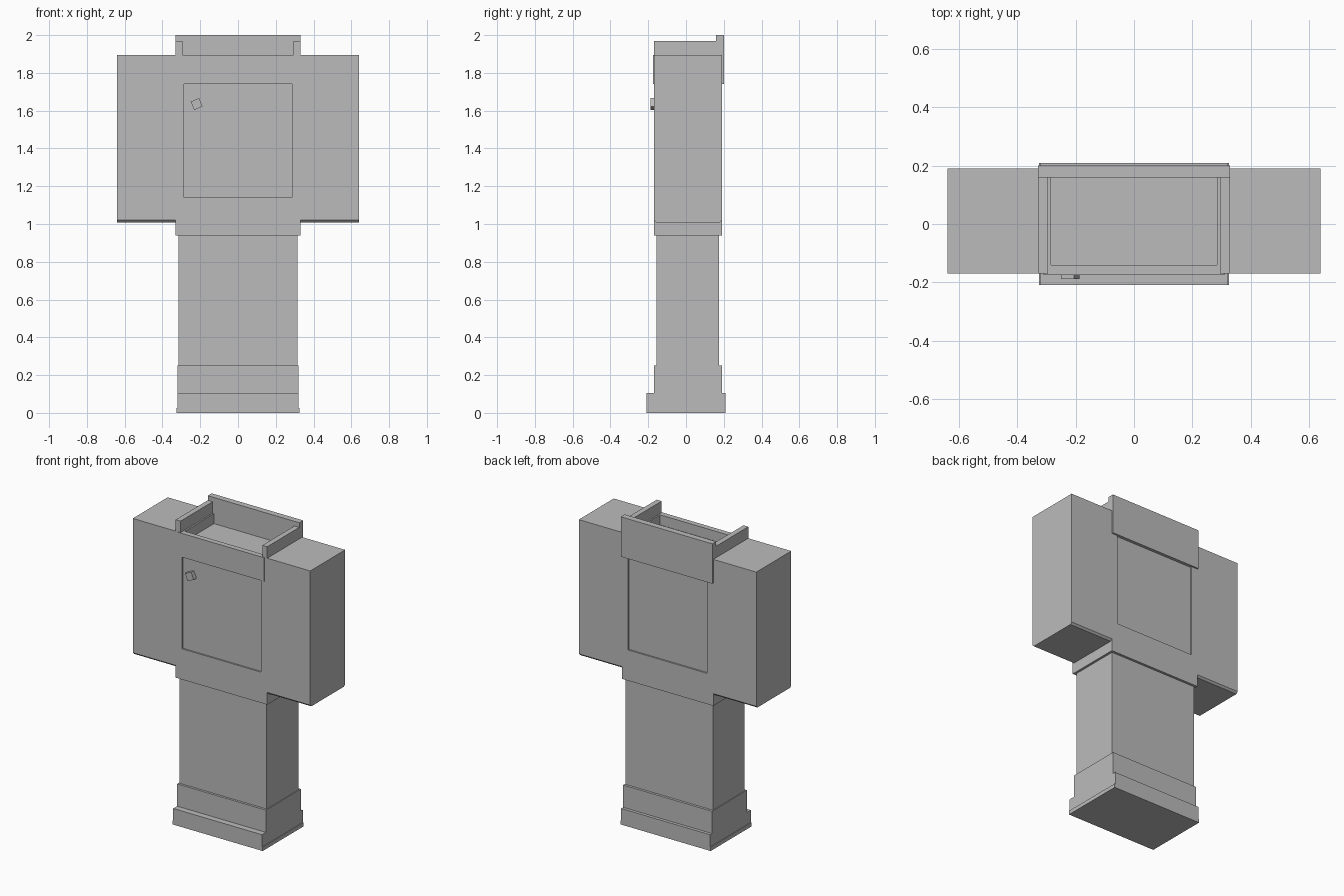
import bpy, bmesh
from mathutils import Matrix, Vector

if "Cube" in bpy.data.objects:
    bpy.data.objects.remove(bpy.data.objects["Cube"])

grey = bpy.data.materials.new("light_grey")
grey.diffuse_color = (0.5, 0.5, 0.5, 1)
grey.use_nodes = True
grey.node_tree.nodes["Principled BSDF"].inputs["Base Color"].default_value = grey.diffuse_color


def box(name, x0, x1, y0, y1, z0, z1, bottom_inset=0.0, turn=0.0):
    """Box between limits; the bottom face can narrow in y, the box can turn about y."""
    bm = bmesh.new()
    bmesh.ops.create_cube(bm, size=1)
    size = Vector((x1 - x0, y1 - y0, z1 - z0))
    centre = Vector((x0 + x1, y0 + y1, z0 + z1)) / 2
    for v in bm.verts:
        low = v.co.z < 0
        side = 1 if v.co.y > 0 else -1
        v.co = v.co * size
        if low:
            v.co.y -= side * bottom_inset
    bmesh.ops.transform(bm, matrix=Matrix.Translation(centre) @ Matrix.Rotation(turn, 4, 'Y'),
                        verts=bm.verts)
    mesh = bpy.data.meshes.new(name)
    bm.to_mesh(mesh)
    bm.free()
    mesh.materials.append(grey)
    obj = bpy.data.objects.new(name, mesh)
    bpy.context.collection.objects.link(obj)
    return obj


def wide(name, half, *rest):
    return box(name, -half, half, *rest)


FRONT, BACK = -0.17, 0.19

# Stepped foot and column
wide("foot_lip", 0.325, -0.21, 0.21, 0.0, 0.025)
wide("foot", 0.32, -0.21, 0.21, 0.025, 0.105)
wide("plinth", 0.32, FRONT, BACK, 0.105, 0.25)
wide("column", 0.315, -0.155, 0.174, 0.25, 0.94)
wide("collar", 0.33, FRONT, BACK, 0.94, 1.02)

# Central body: apron below, recessed panels front and back, tray floor on top
wide("apron", 0.285, FRONT, BACK, 1.02, 1.14)
wide("panel_core", 0.285, FRONT + 0.01, BACK - 0.01, 1.14, 1.83)
wide("front_wall", 0.295, FRONT, -0.14, 1.74, 1.895)
wide("front_fascia", 0.31, -0.175, -0.165, 1.74, 1.895)
wide("back_board", 0.33, 0.16, 0.2, 1.74, 2.0)

# Side boxes and the tray rails standing on them
for label, s in (("left", -1), ("right", 1)):
    def span(a, b):
        return sorted((s * a, s * b))
    box(label + "_side_box", *span(0.285, 0.64), FRONT, BACK, 1.02, 1.895)
    box(label + "_side_box_base", *span(0.285, 0.64), FRONT, BACK, 1.008, 1.02,
        bottom_inset=0.012)
    box(label + "_tray_rail", *span(0.295, 0.33), FRONT, 0.165, 1.85, 1.97)

# Turned square knob on the front panel
box("knob", -0.243, -0.195, -0.188, -0.155, 1.611, 1.659, turn=-0.4)
